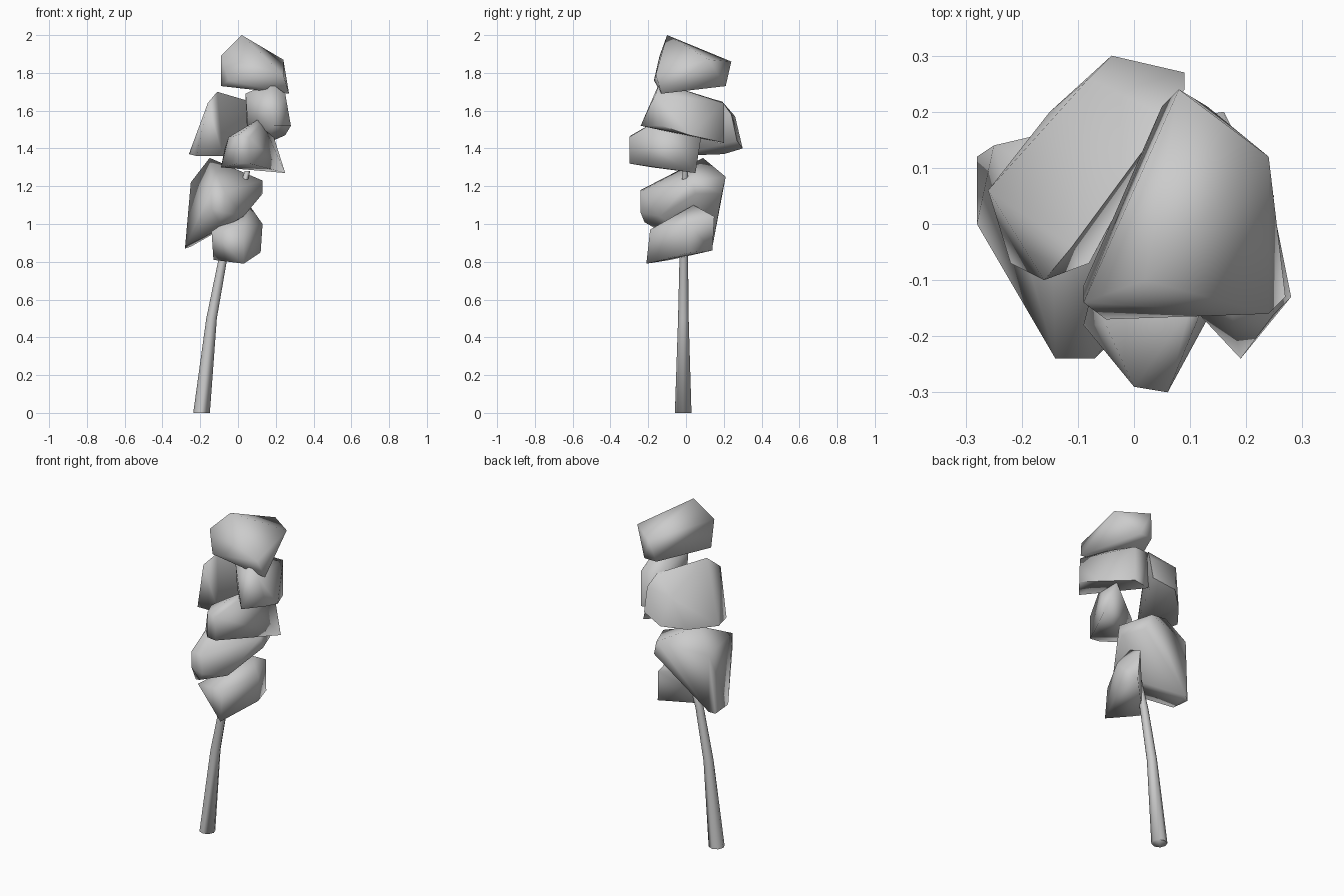
import bpy
import bmesh
import math
from mathutils import Vector

default = bpy.data.objects.get("Cube")
if default:
    bpy.data.objects.remove(default, do_unlink=True)


def make_material(name, colour):
    material = bpy.data.materials.new(name)
    material.use_nodes = True
    material.diffuse_color = colour
    material.node_tree.nodes["Principled BSDF"].inputs["Base Color"].default_value = colour
    return material


grey = make_material("plain grey", (0.6, 0.6, 0.6, 1))


def finish(name, bm):
    """Turn the bmesh into a named, smooth shaded object with crisp rims."""
    bmesh.ops.recalc_face_normals(bm, faces=bm.faces)
    mesh = bpy.data.meshes.new(name)
    bm.to_mesh(mesh)
    bm.free()
    mesh.materials.append(grey)
    obj = bpy.data.objects.new(name, mesh)
    bpy.context.collection.objects.link(obj)
    bpy.ops.object.select_all(action="DESELECT")
    obj.select_set(True)
    bpy.context.view_layer.objects.active = obj
    bpy.ops.object.shade_smooth_by_angle(angle=math.radians(88))


def leaf_clump(name, *corners):
    """Faceted boulder of foliage: the hull of a few corners, in hundredths."""
    bm = bmesh.new()
    for corner in corners:
        bm.verts.new(Vector(corner) / 100)
    hull = bmesh.ops.convex_hull(bm, input=bm.verts)
    loose = set(hull["geom_interior"]) | set(hull["geom_unused"])
    bmesh.ops.delete(bm, geom=[g for g in loose if isinstance(g, bmesh.types.BMVert)],
                     context="VERTS")
    finish(name, bm)


def tapered_stem(name, sections, sides=8):
    """Bent stem lofted through (x, y, z, radius) sections, in hundredths."""
    bm = bmesh.new()
    rings = []
    for x, y, z, radius in sections:
        ring = []
        for i in range(sides):
            turn = math.tau * i / sides
            offset = Vector((math.cos(turn), math.sin(turn), 0)) * radius
            ring.append(bm.verts.new((Vector((x, y, z)) + offset) / 100))
        rings.append(ring)
    for low, high in zip(rings, rings[1:]):
        for i in range(sides):
            j = (i + 1) % sides
            bm.faces.new((low[i], low[j], high[j], high[i]))
    bm.faces.new(rings[0])
    bm.faces.new(rings[-1])
    finish(name, bm)


# Trunk, leaning towards the crown
tapered_stem("trunk", [(-19.3, -1.5, 0, 4.4), (-14, -1.4, 50, 2.8),
                       (-8.3, -1.2, 80, 2.3), (5, -0.5, 128, 1.5)])

# Crown, from the top down
leaf_clump("top_clump",
           (2, -10, 200), (-9, -14, 189), (24, -16, 179), (8, 24, 186), (24, 12, 187),
           (-9, -11, 173), (5, 21, 173), (13, 21, 173), (27, -13, 169), (-5, -17, 176))

leaf_clump("upper_left_clump",
           (17, -14, 175), (4, -8, 169), (25, -16, 169), (16, 20, 164), (4, 18, 165),
           (19, -24, 152), (28, -13, 152), (25, 2, 147), (16, 20, 143), (5, 18, 143),
           (5, -8, 155))

leaf_clump("upper_right_clump",
           (-11, -4, 170), (-16, -10, 164), (6, 19, 165), (-8, 26, 157), (9, 24, 158),
           (-26, 6, 137), (-22, -7, 136), (-8, -7, 136),
           (-4, 30, 140), (9, 27, 144), (-15, 20, 137))

leaf_clump("middle_clump",
           (10, -15, 155), (13, -13, 154), (-5, -18, 146), (0, -29, 147), (6, -30, 146),
           (19, 8, 146), (-7, -10, 140), (-9, -18, 130), (0, -29, 132), (6, -30, 132),
           (25, 5, 127))

leaf_clump("lower_right_clump",
           (-15, 9, 135), (-25, 14, 122), (13, 3, 123), (5, 21, 125), (-14, -24, 118),
           (-7, -24, 117), (13, 5, 116), (8, 19, 116), (-28, 0, 88), (-28, 12, 87),
           (-25, 14, 88), (-14, -24, 108), (-7, -24, 106), (-10, -22, 101), (3, -14, 104))

leaf_clump("lowest_clump",
           (6, 4, 110), (8, 15, 104), (13, 1, 100), (-14, -18, 96), (3, -19, 97),
           (-13, -8, 81), (3, -21, 79), (12, 2, 85), (9, 14, 86))
